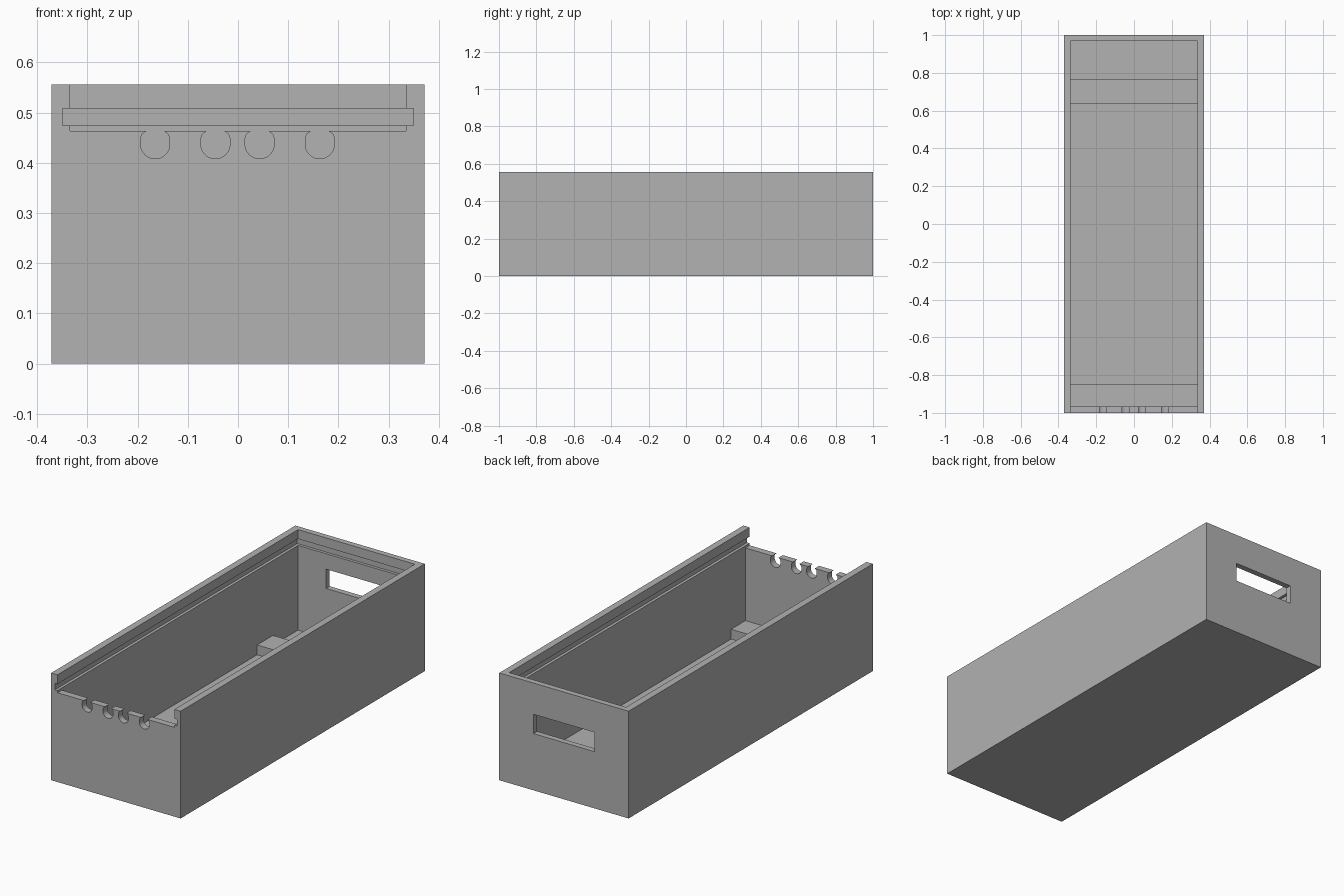
import bpy, bmesh, math

cube = bpy.data.objects.get("Cube")
if cube:
    bpy.data.objects.remove(cube, do_unlink=True)

# One plain grey for the whole box
grey = bpy.data.materials.new("plain grey")
grey.use_nodes = True
COLOUR = (0.445, 0.445, 0.445, 1)
grey.diffuse_color = COLOUR
grey.node_tree.nodes["Principled BSDF"].inputs["Base Color"].default_value = COLOUR


def prism(name, profile, y0, y1):
    """Extrude an x-z outline along y."""
    bm = bmesh.new()
    face = bm.faces.new([bm.verts.new((x, y0, z)) for x, z in profile])
    new = bmesh.ops.extrude_face_region(bm, geom=[face])["geom"]
    verts = [v for v in new if isinstance(v, bmesh.types.BMVert)]
    bmesh.ops.translate(bm, verts=verts, vec=(0, y1 - y0, 0))
    bmesh.ops.recalc_face_normals(bm, faces=bm.faces)
    mesh = bpy.data.meshes.new(name)
    bm.to_mesh(mesh)
    bm.free()
    mesh.materials.append(grey)
    obj = bpy.data.objects.new(name, mesh)
    bpy.context.collection.objects.link(obj)
    return obj


def box(name, half_x, y0, y1, z0, z1):
    outline = [(-half_x, z0), (half_x, z0), (half_x, z1), (-half_x, z1)]
    return prism(name, outline, y0, y1)


def cut(target, cutter):
    """Subtract the cutter, keep the result and drop the cutter."""
    cutter.hide_render = True
    mod = target.modifiers.new("cut", "BOOLEAN")
    mod.operation = "DIFFERENCE"
    mod.solver = "EXACT"
    mod.object = cutter
    bpy.context.view_layer.update()
    graph = bpy.context.evaluated_depsgraph_get()
    mesh = bpy.data.meshes.new_from_object(target.evaluated_get(graph))
    target.modifiers.clear()
    target.data = mesh
    bpy.data.objects.remove(cutter, do_unlink=True)


INNER, FLOOR, FRONT, BACK = 0.335, 0.035, -0.965, 0.97
RIM, SILL = 0.556, 0.463

# Open box with a lowered front wall
crate = box("crate_body", 0.371, -1, 1, 0, RIM)
cut(crate, box("cavity", INNER, FRONT, BACK, FLOOR, 1))
cut(crate, box("front_opening", INNER, -1.1, -0.9, SILL, 1))

# Groove for a sliding lid, open at the front
cut(crate, box("lid_groove", 0.35, -1.1, 0.985, 0.474, 0.508))

# Hand hole in the back wall
cut(crate, box("hand_hole", 0.174, 0.9, 1.1, 0.294, 0.394))

# Rounded cable notches with slightly narrowed mouths
R, CENTRE = 0.029, 0.437
for x in (-0.165, -0.045, 0.043, 0.163):
    arc = [math.pi + math.pi * i / 16 for i in range(17)]
    outline = [(x + R * math.cos(a), CENTRE + R * math.sin(a)) for a in arc]
    outline += [(x + R, 0.448), (x + 0.026, 0.457), (x + 0.018, SILL),
                (x + 0.018, 0.48), (x - 0.018, 0.48), (x - 0.018, SILL),
                (x - 0.026, 0.457), (x - R, 0.448)]
    cut(crate, prism("notch", outline, -1.1, -0.9))

# Low cross bars on the floor
box("front_floor_bar", INNER, FRONT, -0.848, FLOOR, 0.086)
box("rear_floor_bar", INNER, 0.635, 0.765, FLOOR, 0.086)

# Smooth notch curves, sharp box edges
bpy.ops.object.select_all(action="DESELECT")
crate.select_set(True)
bpy.context.view_layer.objects.active = crate
bpy.ops.object.shade_smooth_by_angle(angle=math.radians(30))
